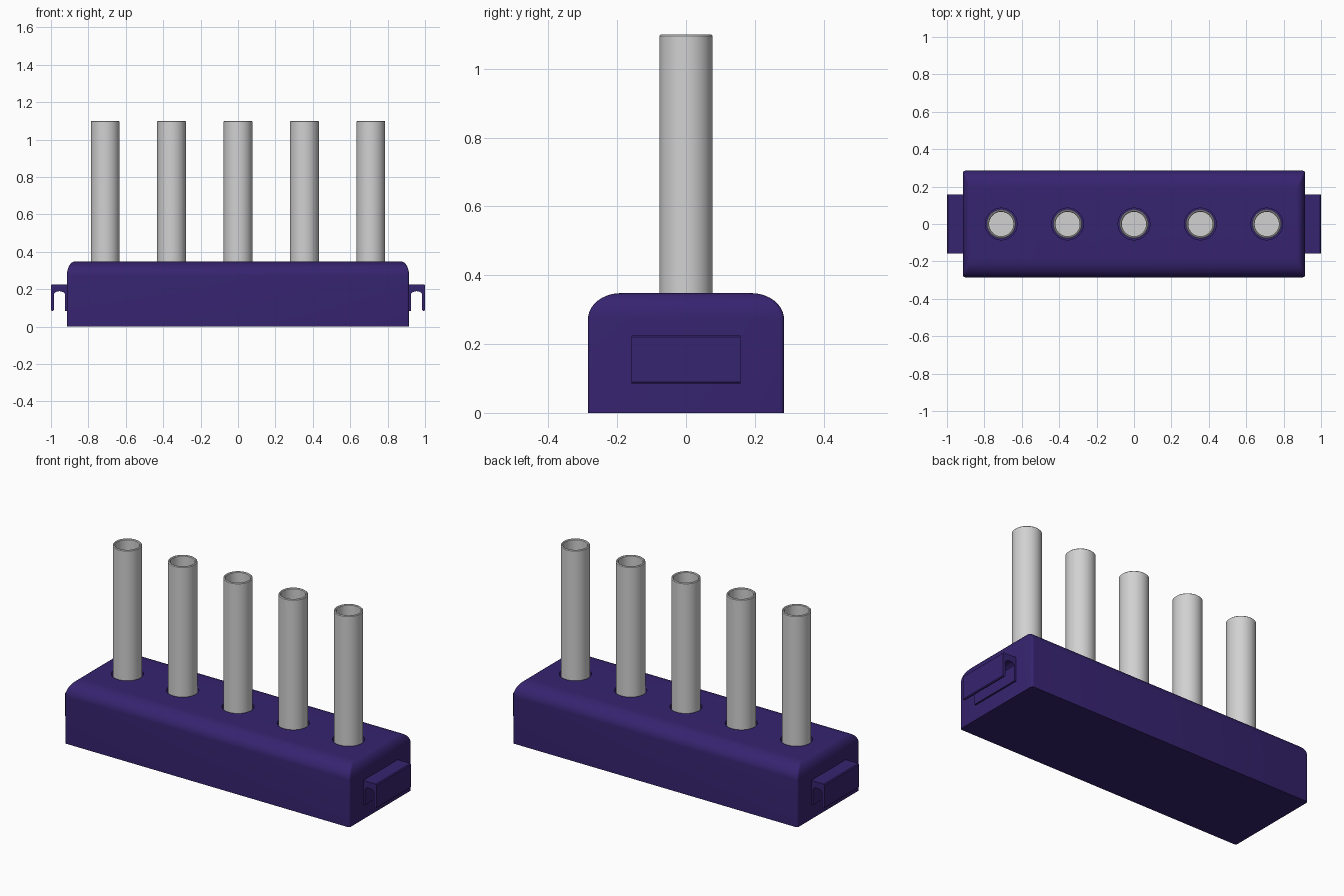
import bpy, bmesh, math

cube = bpy.data.objects.get("Cube")
if cube:
    bpy.data.objects.remove(cube, do_unlink=True)


def material(name, color):
    m = bpy.data.materials.new(name)
    m.use_nodes = True
    m.diffuse_color = (*color, 1)
    m.node_tree.nodes["Principled BSDF"].inputs["Base Color"].default_value = (*color, 1)
    return m


PURPLE = material("deep purple", (0.037, 0.017, 0.16))
GREY = material("light grey", (0.64, 0.64, 0.64))


def make_object(name, bm, mat):
    bmesh.ops.recalc_face_normals(bm, faces=bm.faces)
    mesh = bpy.data.meshes.new(name)
    bm.to_mesh(mesh)
    bm.free()
    mesh.materials.append(mat)
    ob = bpy.data.objects.new(name, mesh)
    bpy.context.collection.objects.link(ob)
    return ob


def smooth(ob, degrees=35):
    bpy.ops.object.select_all(action="DESELECT")
    ob.select_set(True)
    bpy.context.view_layer.objects.active = ob
    bpy.ops.object.shade_smooth_by_angle(angle=math.radians(degrees))


def skin(bm, rings):
    """Join equal rings of points into a capped skin."""
    rows = [[bm.verts.new(p) for p in ring] for ring in rings]
    n = len(rows[0])
    for a, b in zip(rows, rows[1:]):
        for i in range(n):
            j = (i + 1) % n
            bm.faces.new((a[i], a[j], b[j], b[i]))
    bm.faces.new(rows[0])
    bm.faces.new(rows[-1])


def plan_ring(hx, hy, z, r=0.012, steps=4):
    """Rectangle outline with slightly rounded corners."""
    ring = []
    for k, (sx, sy) in enumerate(((1, 1), (-1, 1), (-1, -1), (1, -1))):
        for s in range(steps + 1):
            a = math.pi / 2 * (k + s / steps)
            ring.append((sx * (hx - r) + r * math.cos(a),
                         sy * (hy - r) + r * math.sin(a), z))
    return ring


def lathe(name, profile, x, mat, n=40):
    bm = bmesh.new()
    skin(bm, [[(x + r * math.cos(math.tau * i / n), r * math.sin(math.tau * i / n), z)
               for i in range(n)] for r, z in profile])
    return make_object(name, bm, mat)


# Rack body: straight walls with a softly rounded top
bm = bmesh.new()
rings = [plan_ring(0.915, 0.285, 0)]
for i in range(11):
    t = math.pi / 2 * i / 10
    rings.append(plan_ring(0.873 + 0.042 * math.cos(t), 0.19 + 0.095 * math.cos(t),
                           0.272 + 0.076 * math.sin(t)))
skin(bm, rings)
body = make_object("rack_body", bm, PURPLE)

# Sockets and hollow tubes
FLOOR = 0.05
TOP = 1.1
sockets = []
for i in range(5):
    x = (i - 2) * 0.355
    cutter = lathe(f"socket_cutter_{i + 1}", [(0.085, FLOOR), (0.085, 0.5)], x, PURPLE)
    cutter.hide_render = True
    cutter.hide_set(True)
    sockets.append(cutter)
    tube = lathe(f"tube_{i + 1}", [
        (0.07, FLOOR), (0.077, FLOOR + 0.007), (0.077, TOP - 0.004), (0.073, TOP),
        (0.069, TOP), (0.065, TOP - 0.004), (0.065, FLOOR + 0.012)], x, GREY)
    smooth(tube)

for cutter in sockets:
    mod = body.modifiers.new("socket", "BOOLEAN")
    mod.operation = "DIFFERENCE"
    mod.solver = "EXACT"
    mod.object = cutter
bpy.ops.object.select_all(action="DESELECT")
body.select_set(True)
bpy.context.view_layer.objects.active = body
for mod in list(body.modifiers):
    bpy.ops.object.modifier_apply(modifier=mod.name)
smooth(body)
for cutter in sockets:
    bpy.data.objects.remove(cutter, do_unlink=True)

# End clips: downward hooks with an arched slot
outline = [(0.905, 0.085), (0.925, 0.085), (0.925, 0.175), (0.936, 0.186), (0.955, 0.19),
           (0.974, 0.186), (0.985, 0.175), (0.985, 0.09), (0.99, 0.085), (0.996, 0.085),
           (1.0, 0.09), (1.0, 0.22), (0.995, 0.225), (0.905, 0.225)]
for name, side in (("left_clip", 1), ("right_clip", -1)):
    bm = bmesh.new()
    skin(bm, [[(side * x, y, z) for x, z in outline] for y in (-0.158, 0.158)])
    smooth(make_object(name, bm, PURPLE))
